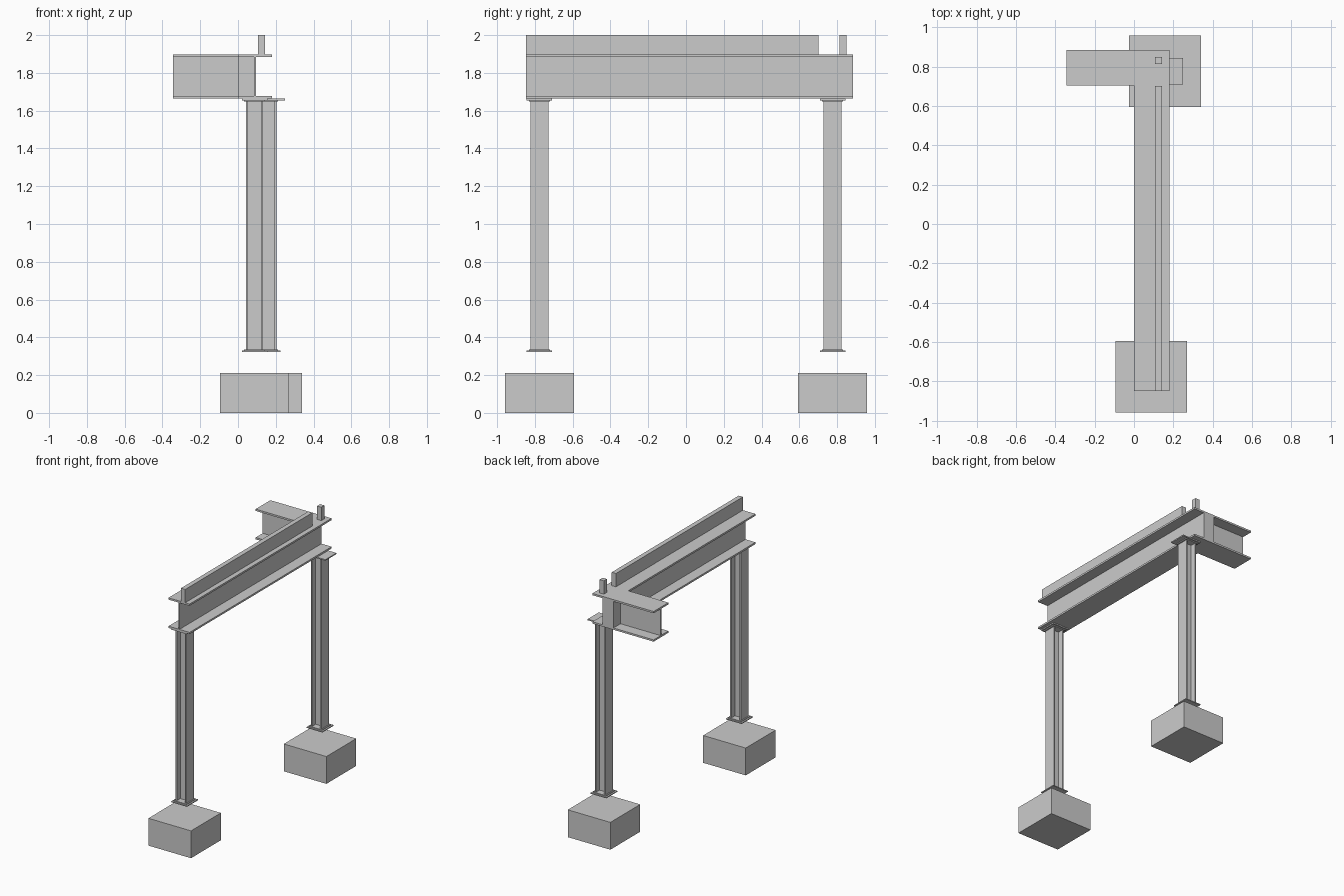
import bpy, bmesh
from mathutils import Vector

if "Cube" in bpy.data.objects:
    bpy.data.objects.remove(bpy.data.objects["Cube"])


def make(name, bm):
    bmesh.ops.recalc_face_normals(bm, faces=bm.faces)
    me = bpy.data.meshes.new(name)
    bm.to_mesh(me)
    bm.free()
    ob = bpy.data.objects.new(name, me)
    bpy.context.collection.objects.link(ob)
    return ob


def prism(name, outline, z0, z1):
    """Vertical extrusion of an xy outline."""
    bm = bmesh.new()
    face = bm.faces.new([bm.verts.new((x, y, z0)) for x, y in outline])
    ext = bmesh.ops.extrude_face_region(bm, geom=[face])
    for v in ext["geom"]:
        if isinstance(v, bmesh.types.BMVert):
            v.co += Vector((0, 0, z1 - z0))
    return make(name, bm)


def box(name, x0, x1, y0, y1, z0, z1):
    return prism(name, [(x0, y0), (x1, y0), (x1, y1), (x0, y1)], z0, z1)


def i_outline(cx, cy, w, d, flange, web):
    a, b, c, e = w / 2, d / 2, w / 2 - flange, web / 2
    pts = [(-a, -b), (-c, -b), (-c, -e), (c, -e), (c, -b), (a, -b),
           (a, b), (c, b), (c, e), (-c, e), (-c, b), (-a, b)]
    return [(cx + x, cy + y) for x, y in pts]


Z0, Z1, T = 1.664, 1.897, 0.014   # beam bottom, top, flange thickness

# L-shaped top and bottom flanges
ell = [(0, -0.848), (0.18, -0.848), (0.18, 0.885), (-0.343, 0.885),
       (-0.343, 0.705), (0, 0.705)]
prism("bottom_flange", ell, Z0, Z0 + T)
prism("top_flange", ell, Z1 - T, Z1)

# Webs and solid corner stiffener
box("long_web", 0.085, 0.094, -0.848, 0.885, Z0 + T, Z1 - T)
box("short_web", -0.343, 0, 0.791, 0.799, Z0 + T, Z1 - T)
box("corner_stiffener", 0, 0.085, 0.705, 0.885, Z0 + T, Z1 - T)

# Rail and stub post on top
box("top_rail", 0.107, 0.143, -0.848, 0.702, Z1, 2.0)
box("stub_post", 0.107, 0.143, 0.813, 0.85, Z1, 2.0)

# Columns with stepped plates, and footing blocks
for side, cx, s, cap_x in (("front", 0.0875, -1, 0.155), ("back", 0.1575, 1, 0.25)):
    cy = s * 0.776
    prism(side + "_column", i_outline(cx, cy, 0.09, 0.094, 0.011, 0.009), 0.334, 1.649)
    h, k = 0.0675, 0.055
    box(side + "_base_plate", cx - h, cx + h, cy - h, cy + h, 0.322, 0.329)
    box(side + "_base_step", cx - k, cx + k, cy - k, cy + k, 0.329, 0.335)
    box(side + "_cap_step", cx - k, cx + k, cy - k, cy + k, 1.648, 1.655)
    box(side + "_cap_plate", cx - h, cap_x, cy - h, cy + h, 1.655, Z0)
    f = 0.182
    box(side + "_footing", cx - f, cx + f, s * 0.776 - f, s * 0.776 + f, 0, 0.211)
